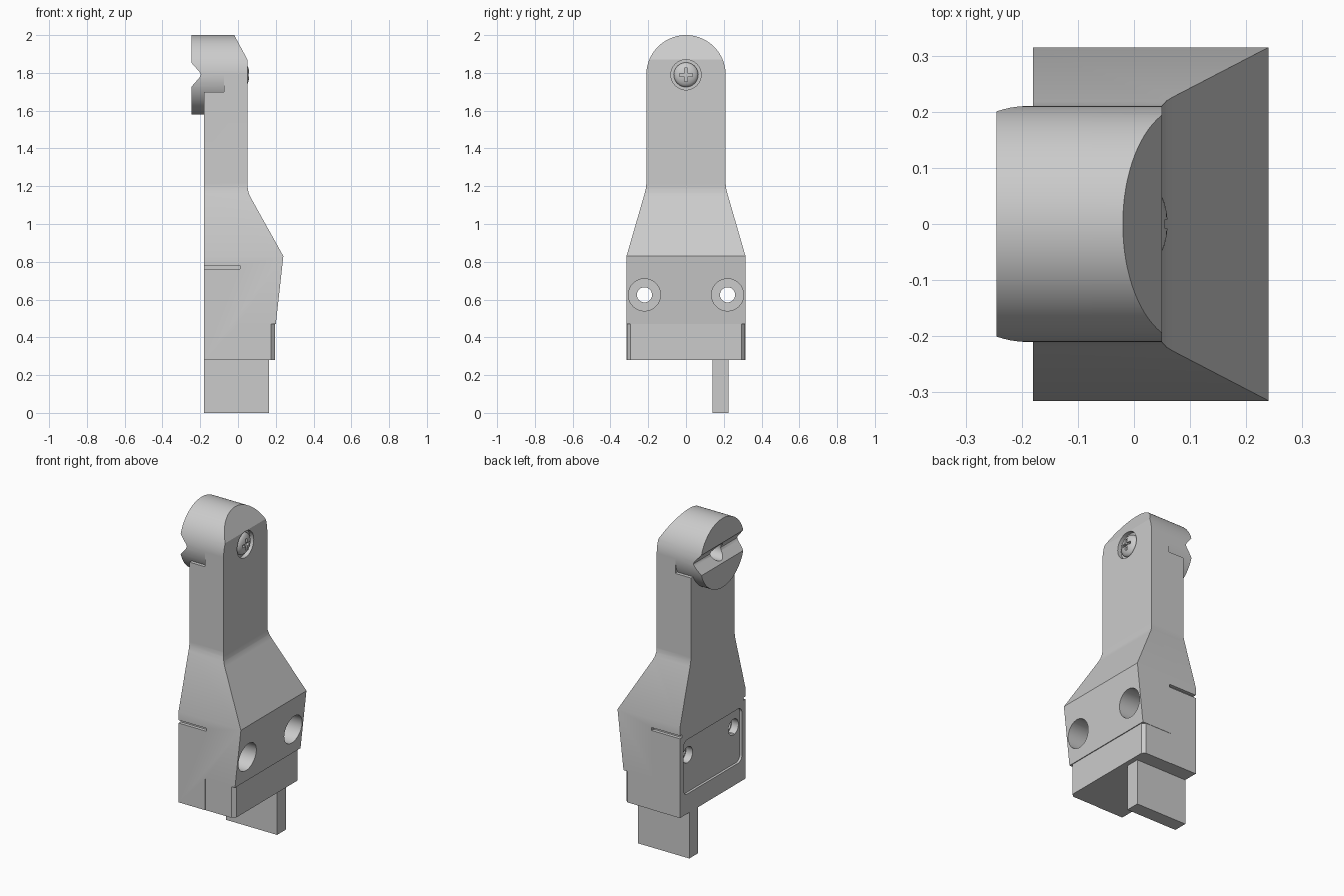
import bpy, bmesh
from math import sin, cos, pi, radians, sqrt

cube = bpy.data.objects.get("Cube")
if cube:
    bpy.data.objects.remove(cube, do_unlink=True)

HEAD_Z, HEAD_R = 1.79, 0.21
BOLT_Y, BOLT_Z = 0.22, 0.625


def arc(cx, cy, r, a0, a1, n):
    return [(cx + r * cos(radians(a0 + (a1 - a0) * i / n)),
             cy + r * sin(radians(a0 + (a1 - a0) * i / n))) for i in range(n + 1)]


def prism(name, pts, axis, lo, hi):
    """Extrude a 2D outline along one axis; pts use the other two axes in order."""
    place = {"x": lambda a, b, t: (t, a, b),
             "y": lambda a, b, t: (a, t, b),
             "z": lambda a, b, t: (a, b, t)}[axis]
    bm = bmesh.new()
    base = [bm.verts.new(place(a, b, lo)) for a, b in pts]
    top = [bm.verts.new(place(a, b, hi)) for a, b in pts]
    bm.faces.new(base)
    bm.faces.new(top)
    n = len(pts)
    for i in range(n):
        j = (i + 1) % n
        bm.faces.new((base[i], base[j], top[j], top[i]))
    bmesh.ops.recalc_face_normals(bm, faces=bm.faces)
    mesh = bpy.data.meshes.new(name)
    bm.to_mesh(mesh)
    bm.free()
    ob = bpy.data.objects.new(name, mesh)
    bpy.context.collection.objects.link(ob)
    return ob


def box(name, x, y, z):
    return prism(name, [(x[0], y[0]), (x[1], y[0]), (x[1], y[1]), (x[0], y[1])], "z", *z)


def rod(name, y, z, r, x0, x1, n=48):
    return prism(name, arc(y, z, r, 0, 360, n)[:-1], "x", x0, x1)


def activate(ob):
    bpy.ops.object.select_all(action="DESELECT")
    ob.select_set(True)
    bpy.context.view_layer.objects.active = ob


def combine(ob, tool, operation="DIFFERENCE"):
    """Apply a boolean and discard the tool object."""
    mod = ob.modifiers.new(operation.title(), "BOOLEAN")
    mod.operation, mod.solver, mod.object = operation, "EXACT", tool
    activate(ob)
    bpy.ops.object.modifier_apply(modifier=mod.name)
    bpy.data.objects.remove(tool, do_unlink=True)


def finish(ob):
    activate(ob)
    bpy.ops.object.shade_smooth_by_angle(angle=radians(25))
    mod = ob.modifiers.new("Weighted Normal", "WEIGHTED_NORMAL")
    mod.keep_sharp = True


# Main body: side profile intersected with the tapering round-topped outline
side = [(-0.18, 0.28), (0, 0.28), (0, 0.47), (0.2, 0.47), (0.24, 0.83), (0.07, 1.135),
        (0.058, 1.16), (0.052, 1.185), (0.05, 1.21), (0.05, 1.87), (-0.02, 2.0), (-0.18, 2.0)]
flank = [(0.315, 0.2), (0.315, 0.83), (0.218, 1.165), (0.212, 1.19), (HEAD_R, 1.215)]
outline = flank + arc(0, HEAD_Z, HEAD_R, 0, 180, 40) + [(-y, z) for y, z in reversed(flank)]
body = prism("body", side, "y", -0.5, 0.5)
combine(body, prism("outline_tool", outline, "x", -0.5, 0.5), "INTERSECT")

# Seat for the round head, and the screw recess
combine(body, box("seat_cutter", (-0.4, -0.075), (-0.4, 0.4), (1.70, 2.2)))
combine(body, rod("screw_cutter", 0, HEAD_Z, 0.08, 0.025, 0.2))

# Shallow rounded panel on the mounting face
panel = []
for y, z, a in ((0.245, 0.695, 0), (-0.245, 0.695, 90), (-0.245, 0.435, 180), (0.245, 0.435, 270)):
    panel += arc(y, z, 0.035, a, a + 90, 6)
combine(body, prism("panel_cutter", panel, "x", -0.3, -0.165))

# Mirrored counterbored bolt holes and side slots
for s in (-1, 1):
    combine(body, rod("bolt_cutter", s * BOLT_Y, BOLT_Z, 0.04, -0.5, 0.5))
    combine(body, rod("counterbore_cutter", s * BOLT_Y, BOLT_Z, 0.085, 0, 0.5))
    combine(body, rod("back_bore_cutter", s * BOLT_Y, BOLT_Z, 0.048, -0.5, -0.12))
    ys = sorted((s * 0.295, s * 0.4))
    combine(body, box("slot_cutter", (-0.3, 0.01), ys, (0.762, 0.78)))
finish(body)

# Lower block with chamfered outer corners
foot = prism("lower_block", [(0, -0.313), (0.175, -0.313), (0.195, -0.295),
                             (0.195, 0.295), (0.175, 0.313), (0, 0.313)], "z", 0.28, 0.47)
finish(foot)

# Tongue below the block
finish(box("tongue", (-0.18, 0.165), (0.14, 0.225), (0, 0.3)))

# Round head with a V groove and a central hole
head = rod("round_head", 0, HEAD_Z, HEAD_R, -0.245, -0.075, 80)
groove = [(-0.26, 0.079), (-0.203, 0.014), (-0.197, 0), (-0.203, -0.014), (-0.26, -0.079)]
combine(head, prism("groove_cutter", [(x, HEAD_Z + z) for x, z in groove], "y", -0.4, 0.4))
combine(head, rod("hole_cutter", 0, HEAD_Z, 0.05, -0.4, -0.11))
finish(head)
finish(rod("screw_tip", 0, HEAD_Z, 0.03, -0.15, -0.1, 24))

# Domed screw with a cross recess
dome_r, dome_h, flat_x = 0.065, 0.03, 0.03
bm = bmesh.new()
bmesh.ops.create_uvsphere(bm, u_segments=32, v_segments=16, radius=1)
for v in bm.verts:
    x, y, z = v.co
    v.co = (flat_x + dome_h * z, dome_r * x, HEAD_Z + dome_r * y)
bmesh.ops.recalc_face_normals(bm, faces=bm.faces)
mesh = bpy.data.meshes.new("screw_head")
bm.to_mesh(mesh)
bm.free()
screw = bpy.data.objects.new("screw_head", mesh)
bpy.context.collection.objects.link(screw)
for w, h in ((0.035, 0.008), (0.008, 0.035)):
    combine(screw, box("cross_cutter", (0.04, 0.1), (-w, w), (HEAD_Z - h, HEAD_Z + h)))
finish(screw)
